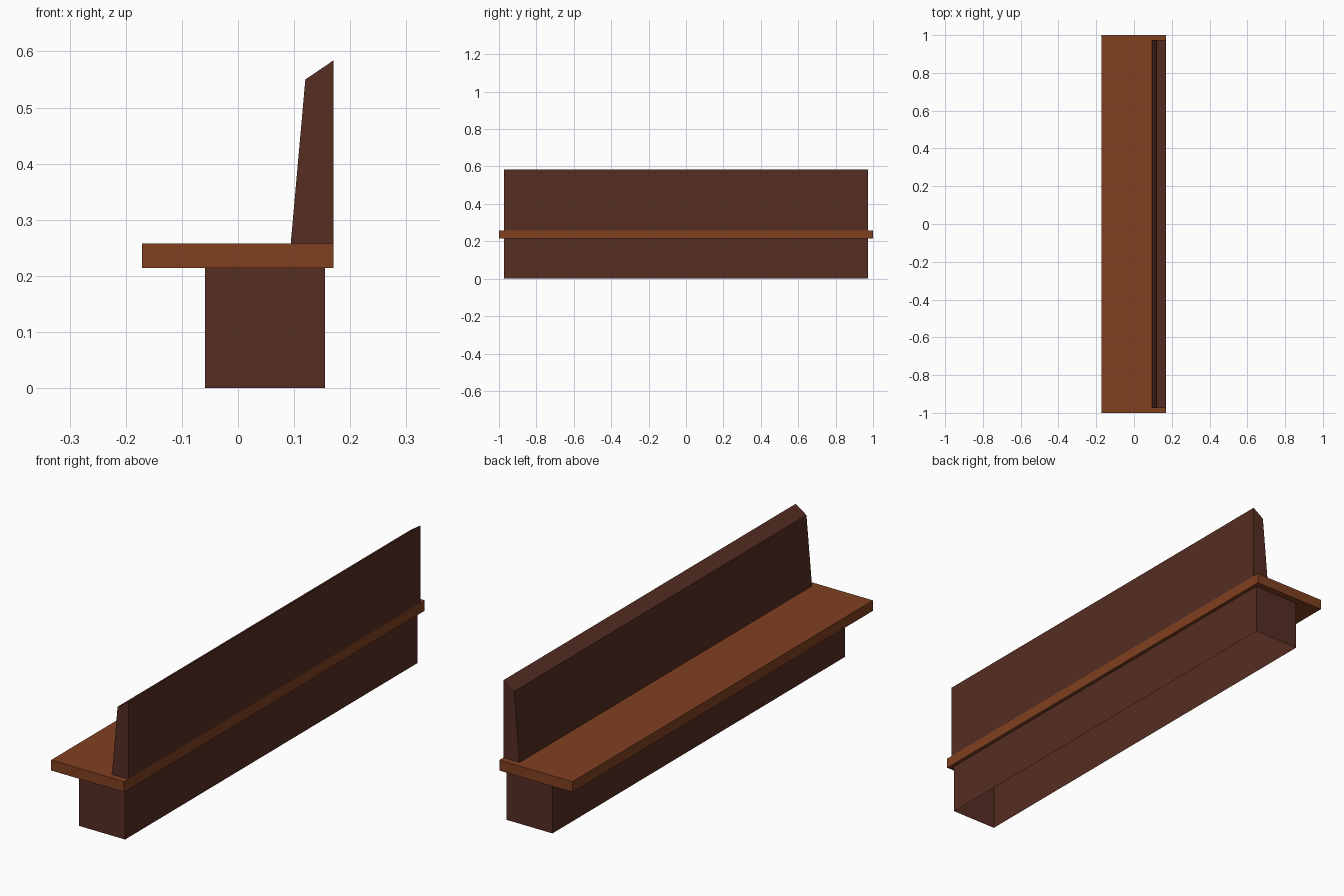
import bpy
import bmesh

default = bpy.data.objects.get("Cube")
if default:
    bpy.data.objects.remove(default, do_unlink=True)


def make_material(name, color):
    mat = bpy.data.materials.new(name)
    mat.use_nodes = True
    mat.diffuse_color = color
    mat.node_tree.nodes["Principled BSDF"].inputs["Base Color"].default_value = color
    return mat


def extrude_profile(name, profile, half_length, mat, open_edges=()):
    """Sweep an x-z profile along y, leaving the listed profile edges open."""
    bm = bmesh.new()
    ends = [[bm.verts.new((x, y, z)) for x, z in profile]
            for y in (-half_length, half_length)]
    bm.faces.new(ends[0])
    bm.faces.new(ends[1][::-1])
    count = len(profile)
    for i in range(count):
        if i not in open_edges:
            j = (i + 1) % count
            bm.faces.new((ends[0][j], ends[0][i], ends[1][i], ends[1][j]))
    mesh = bpy.data.meshes.new(name)
    bm.to_mesh(mesh)
    bm.free()
    mesh.materials.append(mat)
    obj = bpy.data.objects.new(name, mesh)
    bpy.context.collection.objects.link(obj)
    return obj


def rectangle(x0, x1, z0, z1):
    return [(x0, z0), (x1, z0), (x1, z1), (x0, z1)]


seat_wood = make_material("orange brown wood", (0.216, 0.052, 0.015, 1))
dark_wood = make_material("dark red wood", (0.093, 0.026, 0.017, 1))

# Base: hollow plinth, open underneath and against the seat
extrude_profile("base", rectangle(-0.059, 0.155, 0, 0.214), 0.973, dark_wood,
                open_edges=(0, 2))

# Seat: long plank overhanging the base
extrude_profile("seat", rectangle(-0.171, 0.17, 0.214, 0.258), 1.0, seat_wood)

# Backrest: tapered board with a sloped top, open where it meets the seat
extrude_profile("backrest",
                [(0.094, 0.258), (0.17, 0.258), (0.17, 0.584), (0.12, 0.55)],
                0.973, dark_wood, open_edges=(0,))
